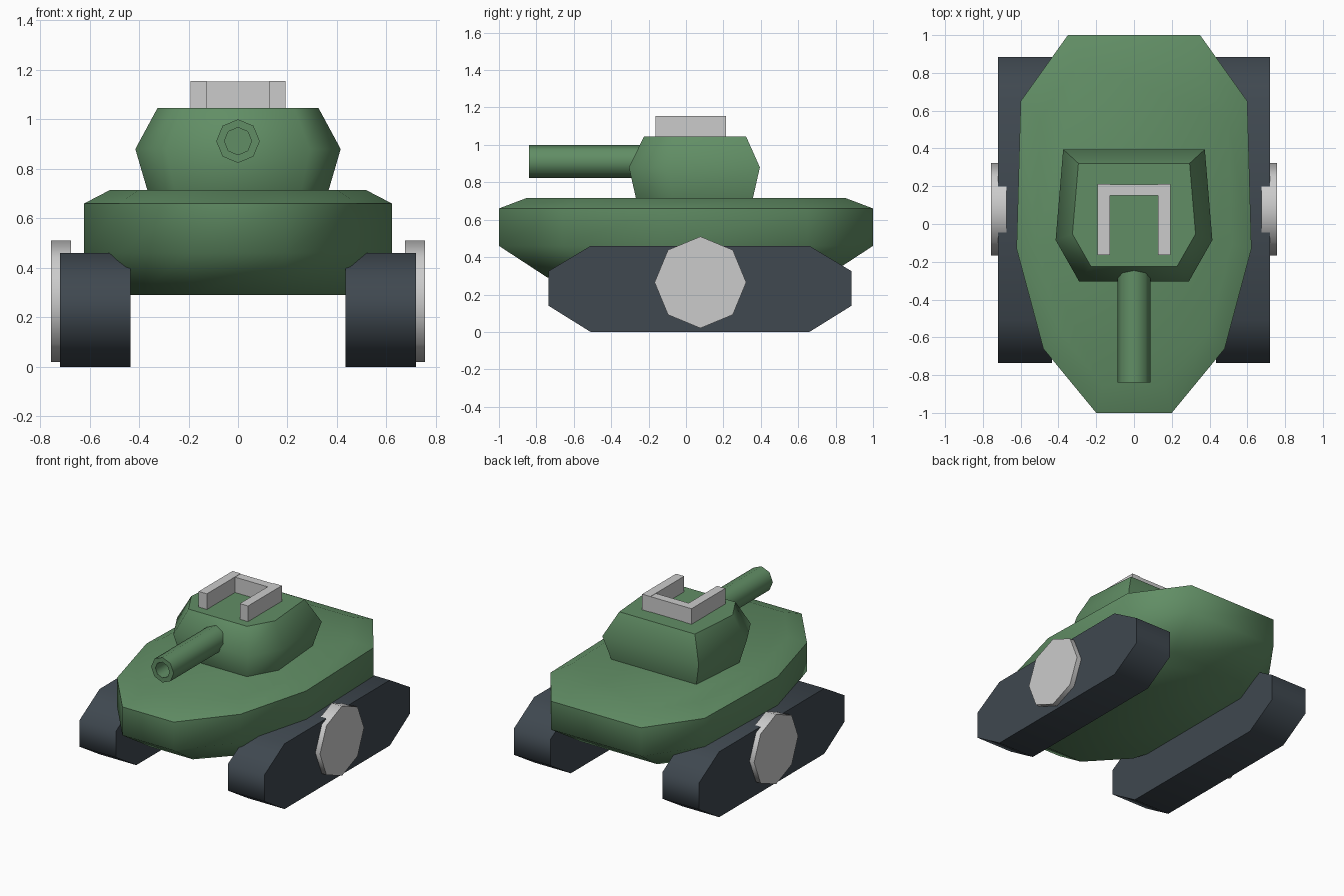
import bpy, bmesh, math
from mathutils import Matrix

if "Cube" in bpy.data.objects:
    bpy.data.objects.remove(bpy.data.objects["Cube"])


def material(name, rgb):
    m = bpy.data.materials.new(name)
    m.diffuse_color = (*rgb, 1)
    m.use_nodes = True
    m.node_tree.nodes["Principled BSDF"].inputs["Base Color"].default_value = m.diffuse_color
    return m


green = material("green_paint", (0.12, 0.27, 0.13))
dark = material("dark_rubber", (0.05, 0.065, 0.08))


def finish(name, bm, mat=None, angle=60):
    bmesh.ops.recalc_face_normals(bm, faces=bm.faces)
    mesh = bpy.data.meshes.new(name)
    bm.to_mesh(mesh)
    bm.free()
    ob = bpy.data.objects.new(name, mesh)
    bpy.context.collection.objects.link(ob)
    if mat:
        mesh.materials.append(mat)
    bpy.ops.object.select_all(action='DESELECT')
    ob.select_set(True)
    bpy.context.view_layer.objects.active = ob
    bpy.ops.object.shade_smooth_by_angle(angle=math.radians(angle))
    return ob


def loft(name, rings, mat=None, closed=False, angle=60):
    """Skin equal-length rings; cap the ends, or join last to first."""
    bm = bmesh.new()
    vs = [[bm.verts.new(p) for p in ring] for ring in rings]
    n = len(vs[0])
    pairs = list(zip(vs, vs[1:])) + ([(vs[-1], vs[0])] if closed else [])
    for a, b in pairs:
        for i in range(n):
            j = (i + 1) % n
            bm.faces.new((a[i], a[j], b[j], b[i]))
    if not closed:
        bm.faces.new(vs[0])
        bm.faces.new(vs[-1])
    return finish(name, bm, mat, angle)


def outline_rings(half, levels):
    """Mirror a half outline and place it at (z, x scale, y scale, y centre)."""
    full = half + [(-x, y) for x, y in reversed(half)]
    return [[(x * sx, yc + (y - yc) * sy, z) for x, y in full]
            for z, sx, sy, yc in levels]


def box(name, x0, x1, y0, y1, z0, z1, mat=None):
    ring = [(x0, y0), (x1, y0), (x1, y1), (x0, y1)]
    return loft(name, [[(x, y, z) for x, y in ring] for z in (z0, z1)], mat)


# Hull: boat-shaped outline, tapered at top and bottom
loft("hull", outline_rings(
    [(0.2, -1), (0.48, -0.66), (0.622, -0.13), (0.6, 0.65), (0.35, 1)],
    [(0.29, 0.84, 0.74, 0), (0.46, 1, 1, 0), (0.66, 1, 1, 0),
     (0.715, 0.83, 0.855, 0)]), green)

# Turret: six-sided, widest halfway up
loft("turret", outline_rings(
    [(0.29, -0.305), (0.415, -0.085), (0.375, 0.395)],
    [(0.71, 0.88, 0.89, 0.045), (0.88, 1, 1, 0.045),
     (1.045, 0.785, 0.78, 0.06)]), green)


# Gun barrel: eight-sided, with a recessed bore
def octagon(r, y):
    return [(r * math.cos(k * math.pi / 4), y, 0.912 + r * math.sin(k * math.pi / 4))
            for k in range(8)]


loft("barrel", [octagon(0.088, -0.2), octagon(0.088, -0.84),
                octagon(0.055, -0.84), octagon(0.055, -0.7)], green)

# Roof rails and the bar joining them
for s, side in ((-1, "left"), (1, "right")):
    box(side + "_roof_rail", s * 0.128, s * 0.192, -0.163, 0.213, 1.04, 1.155)
box("roof_crossbar", -0.13, 0.13, 0.15, 0.21, 1.04, 1.153)

# Tracks and side discs
profile = [(-0.735, 0.14), (-0.51, 0), (0.66, 0), (0.885, 0.14),
           (0.885, 0.325), (0.66, 0.46), (-0.51, 0.46), (-0.735, 0.325)]
for s, side in ((-1, "left"), (1, "right")):
    loft(side + "_track", [[(s * x, y, z) for y, z in profile]
                           for x in (0.435, 0.72)], dark)
    bm = bmesh.new()
    bmesh.ops.create_cone(bm, cap_ends=True, segments=8, radius1=0.245,
                          radius2=0.245, depth=0.08,
                          matrix=Matrix.Translation((s * 0.716, 0.077, 0.265))
                          @ Matrix.Rotation(math.pi / 2, 4, 'Y'))
    finish(side + "_side_disc", bm)
